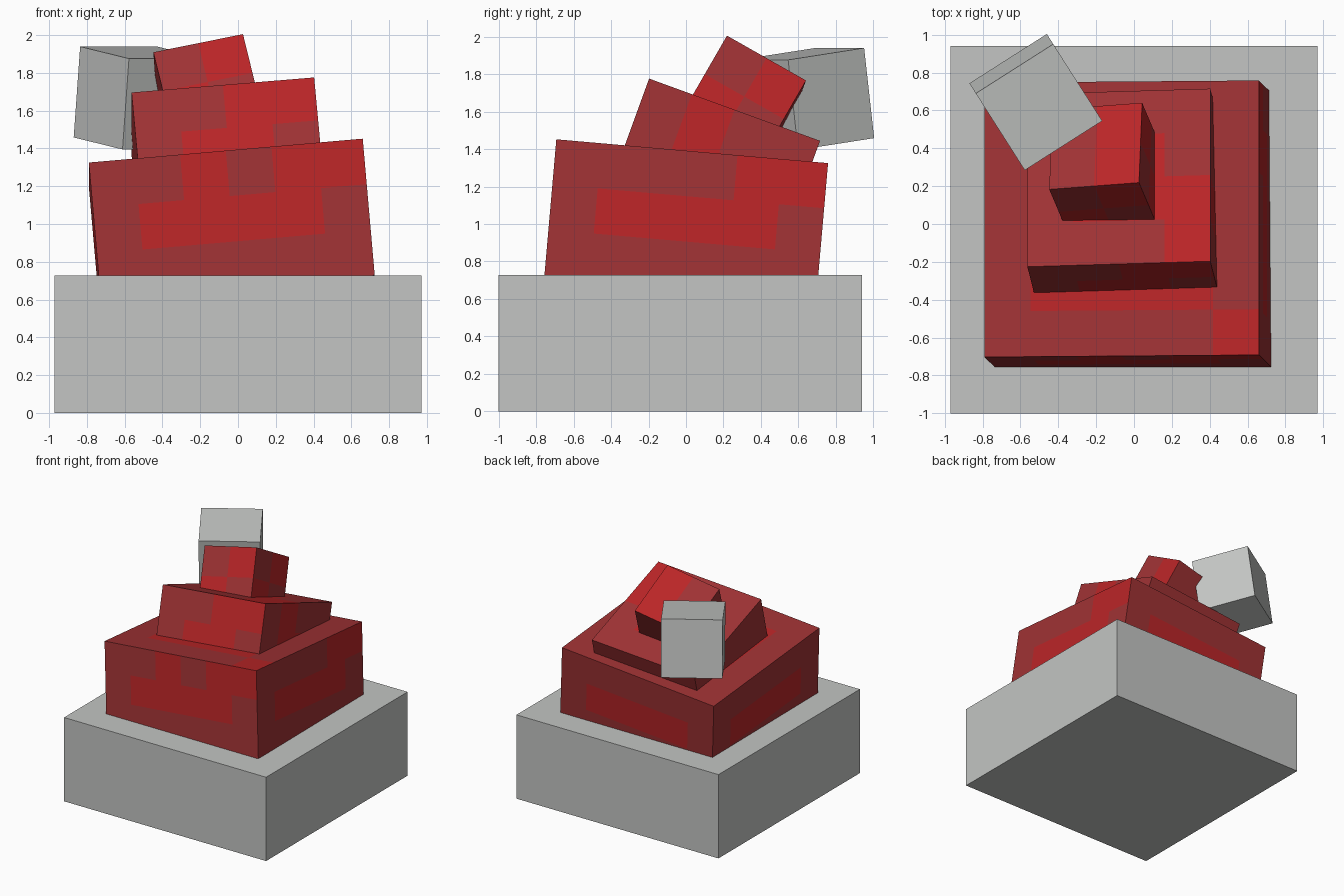
import bpy, bmesh
from math import radians
from mathutils import Euler, Matrix, Vector

if "Cube" in bpy.data.objects:
    bpy.data.objects.remove(bpy.data.objects["Cube"], do_unlink=True)

U = 0.1213       # one modelling unit
CELL = 2 * U     # width of one colour patch


def material(name, srgb):
    rgba = [((c / 255 + 0.055) / 1.055) ** 2.4 for c in srgb] + [1.0]
    m = bpy.data.materials.new(name)
    m.use_nodes = True
    m.diffuse_color = rgba
    m.node_tree.nodes["Principled BSDF"].inputs["Base Color"].default_value = rgba
    return m


GREY = material("light grey", (195, 197, 195))
DARK = material("dull red", (159, 50, 52))
BRIGHT = material("bright red", (186, 37, 39))

X, Y, Z = Vector((1, 0, 0)), Vector((0, 1, 0)), Vector((0, 0, 1))
# side name: outward normal, rightward axis, upward axis
SIDES = {"front": (-Y, X, Z), "right": (X, Y, Z), "back": (Y, -X, Z),
         "left": (-X, -Y, Z), "top": (Z, X, Y)}


def block(name, units, centre, angles, order, mats, patches=None):
    """Box of the given size; patches mark bright cells with B, top row first."""
    size = Vector(units) * U
    bm = bmesh.new()
    bmesh.ops.create_cube(bm, size=1, matrix=Matrix.Diagonal((*size, 1)))
    if patches:
        # cut every side into square cells
        for axis, length, n in zip((X, Y, Z), size, units):
            for i in range(1, n // 2):
                bmesh.ops.bisect_plane(bm, geom=bm.verts[:] + bm.edges[:] + bm.faces[:],
                                       plane_co=axis * (i * CELL - length / 2),
                                       plane_no=axis)
        bm.normal_update()
        for f in bm.faces:
            c = f.calc_center_median()
            for side, rows in patches.items():
                normal, right, up = SIDES[side]
                if f.normal.dot(normal) > 0.9:
                    half_w = abs(right.dot(size)) / 2
                    half_h = abs(up.dot(size)) / 2
                    col = int((c.dot(right) + half_w) / CELL)
                    row = int((half_h - c.dot(up)) / CELL)
                    f.material_index = int(rows.split()[row][col] == "B")
    me = bpy.data.meshes.new(name)
    bm.to_mesh(me)
    bm.free()
    for m in mats:
        me.materials.append(m)
    ob = bpy.data.objects.new(name, me)
    ob.location = centre
    ob.rotation_mode = order
    ob.rotation_euler = Euler([radians(a) for a in angles], order)
    bpy.context.collection.objects.link(ob)
    return ob


# square plinth and the loose cube hovering behind
block("plinth", (16, 16, 6), (0, -0.03, 3 * U), (0, 0, 0), "XYZ", [GREY])
block("floating_cube", (4, 4, 4), (-0.519, 0.644, 1.667), (7.5, 0, 32.5), "XYZ", [GREY])

# three leaning red tiers
REDS = [DARK, BRIGHT]
block("lower_tier", (12, 12, 6), (-0.033, -0.004, 0.964), (-5, -5, 0), "ZYX", REDS, {
    "front": "DDBDBB DBBBBD DDDDDD",
    "right": "DDDDBB DBBBBD DDDDDD",
    "back": "DDDDDD DBBBBD DDDDDD",
    "left": "DDDDDD DBBBBD DDDDDD",
    "top": "DDDDDD DBBBBD DBBBBD DBBBBD DBBBBD DDDDDB"})
block("middle_tier", (8, 8, 4), (-0.059, 0.162, 1.343), (-20, -5, 0), "ZYX", REDS, {
    "front": "DDBB DBBD",
    "right": "DBDD DBBD",
    "top": "DDDD DBBD DBBB DDDB"})
block("upper_tier", (4, 4, 4), (-0.152, 0.293, 1.632), (-30, -12, -2), "ZYX", REDS, {
    "front": "DB BD",
    "right": "DB BD",
    "top": "DB DB"})
